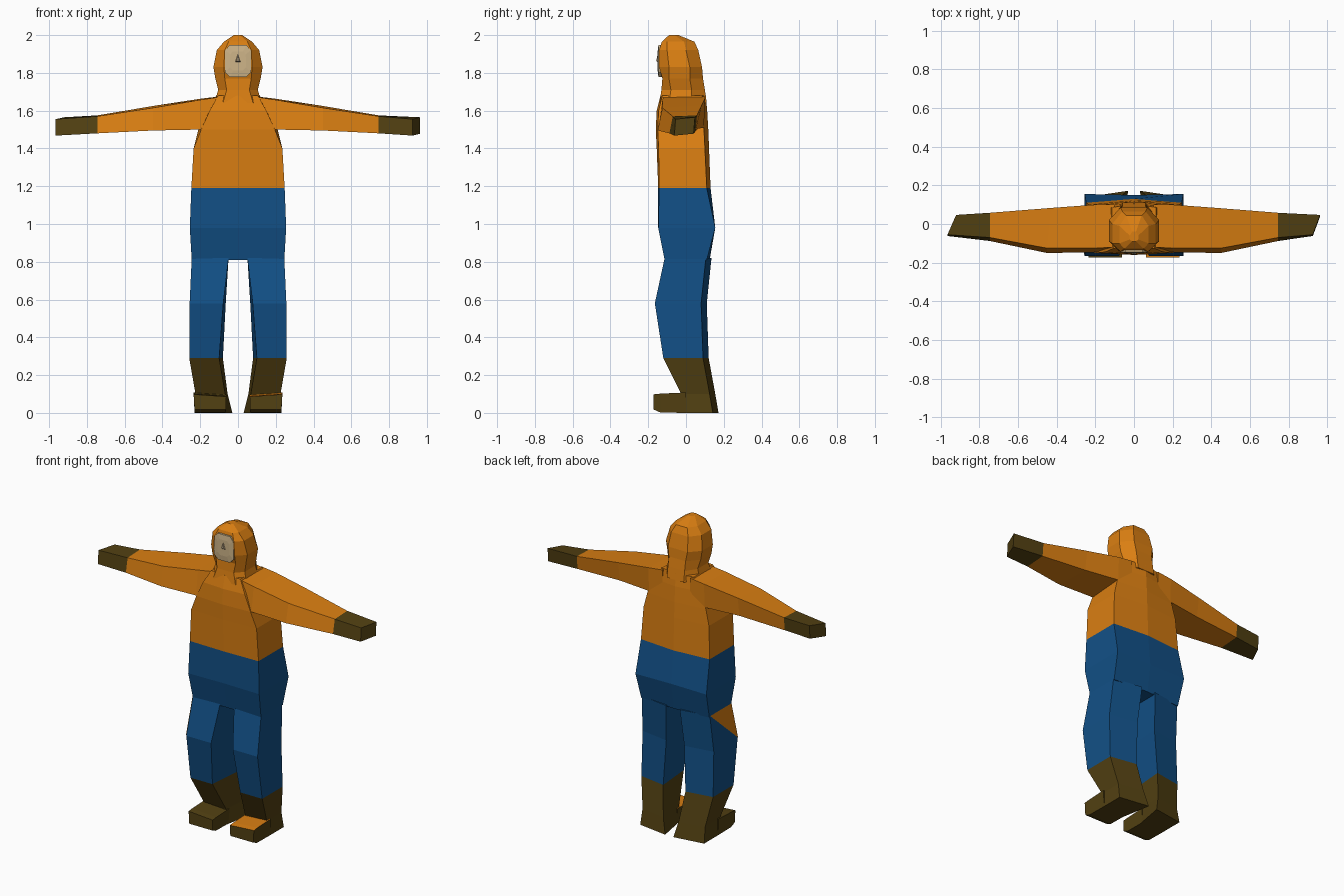
import bpy, bmesh
from mathutils import Vector

if "Cube" in bpy.data.objects:
    bpy.data.objects.remove(bpy.data.objects["Cube"])


def material(name, rgb):
    m = bpy.data.materials.new(name)
    m.diffuse_color = (*rgb, 1)
    m.use_nodes = True
    m.node_tree.nodes["Principled BSDF"].inputs["Base Color"].default_value = m.diffuse_color
    return m


ORANGE = material("orange cloth", (0.70, 0.21, 0.006))
BLUE = material("blue cloth", (0.006, 0.08, 0.24))
BROWN = material("dark brown leather", (0.085, 0.052, 0.006))
SKIN = material("pale skin", (0.62, 0.46, 0.25))
SHADE = material("shaded skin", (0.40, 0.31, 0.19))


def loft(name, rings, mats, rule=None):
    """Skin a list of equal-length point rings and cap both ends."""
    bm = bmesh.new()
    loops = [[bm.verts.new(p) for p in r] for r in rings]
    n = len(loops[0])
    for a, b in zip(loops, loops[1:]):
        for i in range(n):
            j = (i + 1) % n
            bm.faces.new((a[i], a[j], b[j], b[i]))
    bm.faces.new(loops[0])
    bm.faces.new(loops[-1])
    bmesh.ops.recalc_face_normals(bm, faces=bm.faces[:])
    bm.normal_update()
    if rule:
        for f in bm.faces:
            f.material_index = rule(f)
    me = bpy.data.meshes.new(name)
    bm.to_mesh(me)
    bm.free()
    for m in mats:
        me.materials.append(m)
    ob = bpy.data.objects.new(name, me)
    bpy.context.collection.objects.link(ob)
    return ob


def plate(name, pts, mat):
    me = bpy.data.meshes.new(name)
    me.from_pydata(pts, [], [list(range(len(pts)))])
    me.materials.append(mat)
    ob = bpy.data.objects.new(name, me)
    bpy.context.collection.objects.link(ob)


def body_ring(z, wf, wb, yf, yb, cf, cb):
    """Boxy cross-section with a centre line at chest and back."""
    return [(-wf, yf, z), (0, cf, z), (wf, yf, z),
            (wb, yb, z), (0, cb, z), (-wb, yb, z)]


def head_ring(z, fx, w, bx, yf, y1, y2, yb):
    right = [(fx, yf, z), (w, y1, z), (w, y2, z), (bx, yb, z)]
    return right + [(-x, y, zz) for x, y, zz in reversed(right)]


# Jacket body and trouser seat
waist = body_ring(1.19, .247, .247, -.142, .11, -.147, .13)
loft("jacket", [
    waist,
    body_ring(1.40, .235, .235, -.145, .10, -.155, .122),
    body_ring(1.50, .195, .21, -.15, .095, -.16, .118),
    body_ring(1.60, .15, .16, -.145, .092, -.155, .112),
    body_ring(1.68, .105, .115, -.125, .085, -.135, .105),
], [ORANGE])
loft("trouser_seat", [
    body_ring(.81, .245, .245, -.113, .11, -.11, .125),
    body_ring(.98, .255, .255, -.147, .155, -.142, .15),
    waist,
], [BLUE])

# Hood
loft("hood", [
    head_ring(1.64, .08, .125, .06, -.14, -.09, .03, .11),
    head_ring(1.71, .06, .105, .06, -.13, -.08, .03, .10),
    head_ring(1.77, .07, .12, .06, -.125, -.09, .02, .09),
    head_ring(1.83, .075, .13, .07, -.142, -.09, .02, .085),
    head_ring(1.92, .07, .112, .06, -.142, -.10, .0, .065),
    head_ring(1.965, .05, .075, .04, -.128, -.10, -.01, .045),
    head_ring(2.0, .01, .022, .01, -.09, -.08, -.06, -.04),
], [ORANGE])


# Face and nose
def face_ring(y, k):
    pts = [(-.07, -.06), (-.042, -.088), (.042, -.088), (.07, -.06),
           (.068, .055), (.045, .082), (-.045, .082), (-.068, .055)]
    return [(x * k, y, 1.865 + z * k) for x, z in pts]


loft("face", [face_ring(-.12, 1), face_ring(-.146, 1), face_ring(-.15, .6)], [SKIN])
loft("nose", [
    [(-.016, -.148, 1.855), (.016, -.148, 1.855), (0, -.148, 1.905)],
    [(-.009, -.158, 1.862), (.009, -.158, 1.862), (0, -.152, 1.89)],
], [SHADE])


def arm_ring(s, xf, xb, front_low, front_top, back_top, back_low):
    return [(s * x, y, z) for x, (y, z) in
            zip((xf, xf, xb, xb), (front_low, front_top, back_top, back_low))]


def leg_ring(s, z, xo, xf, xb, yf, yb):
    """Outer back corner sits a little ahead of the inner one."""
    return [(s * xo, yf, z), (s * xo, yb - .03, z), (s * xb, yb, z), (s * xf, yf, z)]


for s, side in ((-1, "left"), (1, "right")):
    # Sleeve and mitten, with the hand ends cut at opposite slants
    cuff = arm_ring(s, .745, .745, (-.088, 1.48), (-.07, 1.57), (.058, 1.575), (.05, 1.49))
    tip_f, tip_b = (.965, .92) if s < 0 else (.925, .963)
    loft(side + "_sleeve", [
        arm_ring(s, .10, .10, (-.14, 1.50), (-.12, 1.672), (.10, 1.675), (.10, 1.51)),
        arm_ring(s, .20, .20, (-.146, 1.50), (-.125, 1.657), (.10, 1.663), (.095, 1.51)),
        arm_ring(s, .45, .43, (-.15, 1.495), (-.125, 1.615), (.083, 1.628), (.065, 1.505)),
        cuff,
    ], [ORANGE])
    loft(side + "_mitten", [
        cuff,
        arm_ring(s, tip_f, tip_b, (-.062, 1.468), (-.055, 1.555), (.047, 1.565), (.04, 1.478)),
    ], [BROWN])

    # Trouser leg and boot shaft
    knee_top = leg_ring(s, .82, .245, .05, .05, -.113, .135)
    knee = leg_ring(s, .58, .256, .078, .065, -.165, .11)
    hem = leg_ring(s, .29, .258, .10, .08, -.12, .12)
    loft(side + "_trouser_leg", [knee_top, knee, hem], [BLUE])
    loft(side + "_boot", [
        hem,
        leg_ring(s, .10, .225, .068, .055, -.025, .155),
        leg_ring(s, .0, .23, .065, .03, -.025, .172),
    ], [BROWN])

    # Boot toe, with an orange top on one side
    def toe_ring(y, low, top):
        return [(s * .065, y, low), (s * .23, y, low),
                (s * .235, y, top), (s * .062, y, top - .012)]
    loft(side + "_boot_toe", [
        toe_ring(0, 0, .108), toe_ring(-.135, .002, .102), toe_ring(-.172, .018, .098),
    ], [BROWN, ORANGE], lambda f: int(s > 0 and f.normal.z > .7))

    # Knee patch on the outer side of one leg
    if s < 0:
        off = Vector((-.003, 0, 0))
        plate("knee_patch", [Vector(p) + off for p in
                             (knee_top[0], knee_top[1], knee[0])], ORANGE)
